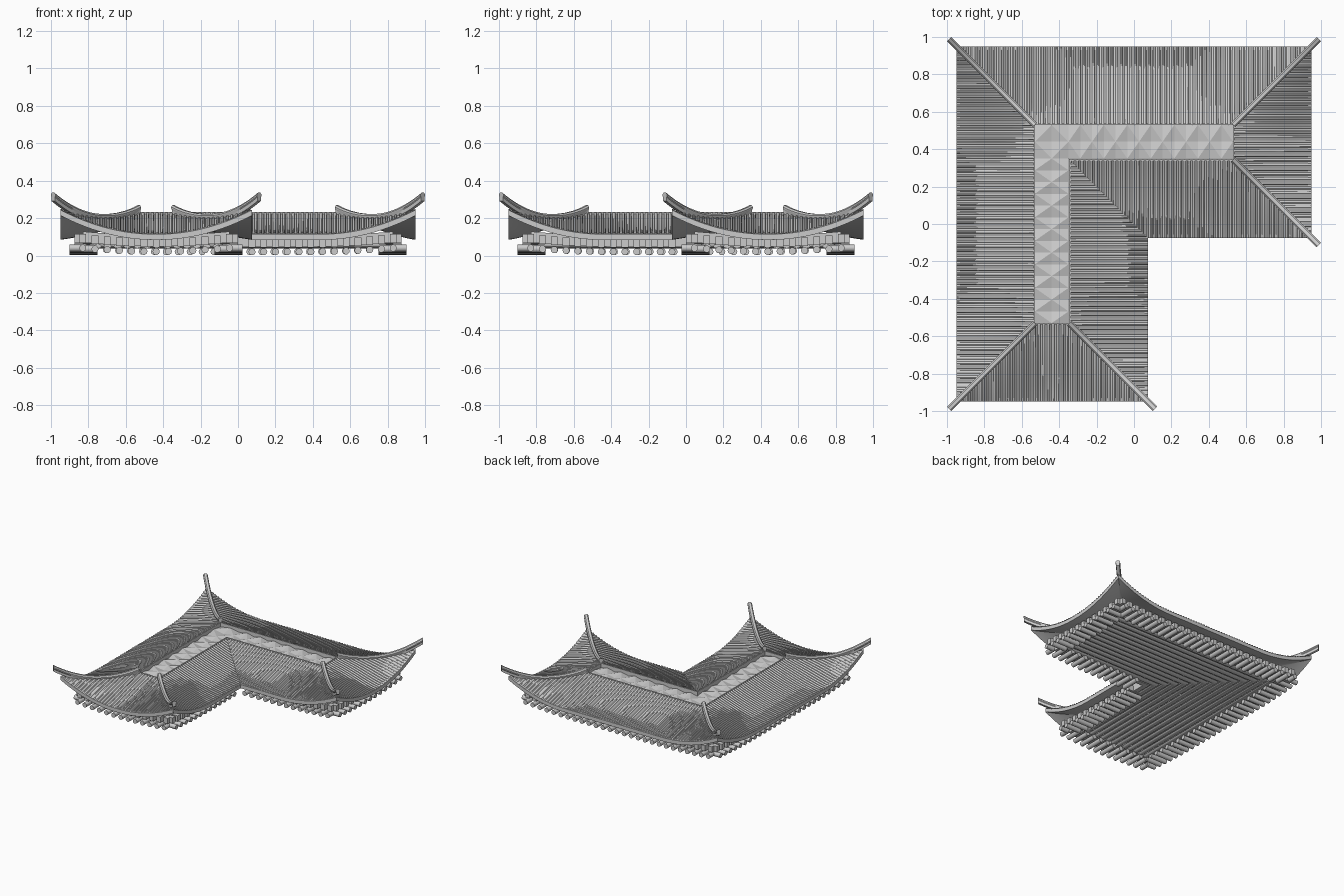
import bpy, bmesh, math
from mathutils import Vector

if "Cube" in bpy.data.objects:
    bpy.data.objects.remove(bpy.data.objects["Cube"])

EAVE = [(-.95, -.95), (.075, -.95), (.075, -.075), (.95, -.075), (.95, .95), (-.95, .95)]
CONVEX = [True, True, False, True, True, True]
RUN = .42
PITCH = .025


def make(name, verts, faces, smooth=None, fix=True):
    me = bpy.data.meshes.new(name)
    me.from_pydata([tuple(v) for v in verts], [], faces)
    bm = bmesh.new()
    bm.from_mesh(me)
    bmesh.ops.remove_doubles(bm, verts=bm.verts, dist=1e-5)
    if fix:
        bmesh.ops.recalc_face_normals(bm, faces=bm.faces)
    bm.to_mesh(me)
    bm.free()
    ob = bpy.data.objects.new(name, me)
    bpy.context.collection.objects.link(ob)
    if smooth:
        bpy.ops.object.select_all(action='DESELECT')
        ob.select_set(True)
        bpy.context.view_layer.objects.active = ob
        bpy.ops.object.shade_smooth_by_angle(angle=math.radians(smooth))
    return ob


def loft(verts, faces, rings):
    # skin a row of equal closed rings and cap both ends
    b, n = len(verts), len(rings[0])
    for r in rings:
        verts.extend(r)
    for i in range(len(rings) - 1):
        for j in range(n):
            k = (j + 1) % n
            faces.append((b + i*n + j, b + i*n + k, b + (i+1)*n + k, b + (i+1)*n + j))
    faces.append(tuple(range(b, b + n)))
    faces.append(tuple(b + (len(rings)-1)*n + j for j in range(n)))


class Side:
    # one eave, with t along it and d measured inward
    def __init__(self, i):
        self.p, q = Vector(EAVE[i]), Vector(EAVE[(i+1) % 6])
        self.L = (q - self.p).length
        self.e = (q - self.p) / self.L
        self.n = Vector((-self.e.y, self.e.x))
        self.c0, self.c1 = CONVEX[i], CONVEX[(i+1) % 6]

    def at(self, t, d, z):
        p = self.p + self.e*t + self.n*d
        return Vector((p.x, p.y, z))

    def span(self, d):
        return (d if self.c0 else -d), self.L - (d if self.c1 else -d)

    def drange(self, t):
        lo, hi = 0, RUN
        for s, c in ((t, self.c0), (self.L - t, self.c1)):
            if c:
                hi = min(hi, s)
            else:
                lo = max(lo, -s)
        return lo, max(lo, hi)

    def lift(self, t, d):
        a, b = self.span(d)
        out = 0
        for s, c in ((t - a, self.c0), (b - t, self.c1)):
            if c:
                out += max(0, 1 - max(s, 0)/.5)**2
        return .13 * min(out, 1) * max(0, 1 - d/RUN)**1.5

    def h(self, t, d):
        w = d / RUN
        return .112 + .113*(.5*w + .5*w*w) + self.lift(t, d)


SIDES = [Side(i) for i in range(6)]


def slope(name, ts, rows, bump, off, flip):
    verts, faces = [], []
    for s in SIDES:
        a = 0 if s.c0 else -RUN
        b = s.L if s.c1 else s.L + RUN
        n = round((b - a)/PITCH)
        samples = [a + (b - a)*(k + f)/n for k in range(n) for f in ts] + [b]
        base = len(verts)
        for i, t in enumerate(samples):
            lo, hi = s.drange(t)
            for j in range(rows + 1):
                d = lo + (hi - lo)*j/rows
                verts.append(s.at(t, d, s.h(t, d) + off + bump[i % len(ts)]))
        for i in range(len(samples) - 1):
            for j in range(rows):
                q = base + i*(rows + 1) + j
                f = (q, q + rows + 1, q + rows + 2, q + 1)
                faces.append(f[::-1] if flip else f)
    return make(name, verts, faces, 40, False)


# tiled slopes and the plain underside
slope("roof_tiles", (0, .38, .42, .56, .82, .96), 10, (0, 0, .005, .008, .008, .005), 0, False)
slope("roof_underside", (0,), 10, (0,), -.028, True)


def rail(name, d0, d1, z0, z1, follow):
    # box strip along every eave; follow gives the height line
    verts, faces = [], []
    for s in SIDES:
        rings = []
        for k in range(25):
            ring = []
            for d, z in ((d0, z0), (d1, z0), (d1, z1), (d0, z1)):
                a, b = s.span(d)
                t = a + (b - a)*k/24
                ring.append(s.at(t, d, z + follow(s, t, d)))
            rings.append(ring)
        loft(verts, faces, rings)
    make(name, verts, faces, 30)


rail("eave_fascia", 0, .02, -.028, .002, lambda s, t, d: s.h(t, d))
rail("eave_beam", .12, .16, .046, .105, lambda s, t, d: .3*s.lift(t, d))
rail("deck_rim", .412, RUN + .002, .18, .232, lambda s, t, d: 0)

# upturned hip ridges
verts, faces = [], []
SECTION = [(-.013, -.045), (.013, -.045), (.013, -.024), (.017, -.018), (.017, -.009),
           (.009, 0), (-.009, 0), (-.017, -.009), (-.017, -.018), (-.013, -.024)]
for s in SIDES:
    if not s.c0:
        continue
    diag = (s.e + s.n).normalized()
    across = Vector((-diag.y, diag.x, 0))
    rings = []
    for k in range(21):
        w = 1 - 1.09*k/20
        d = w*RUN
        z = s.h(d, d) + .022 + (.022 if w > .5 else .042)*(2*w - 1)**2
        rings.append([s.at(d, d, z + v) + across*u for u, v in SECTION])
    loft(verts, faces, rings)
make("hip_ridges", verts, faces, 35)

# round rafters with square flying rafters above
logs, lf, sq, sf = [], [], [], []
for s in SIDES:
    a = .12 if s.c0 else .0
    b = s.L - (.12 if s.c1 else .0)
    n = round((b - a)/.063)
    for k in range(n + 1):
        t = a + (b - a)*k/n
        room = min(t if s.c0 else 9, s.L - t if s.c1 else 9)
        end = max(.09, min(.2, room))
        up = .25*s.lift(t, .1)
        loft(logs, lf, [[s.at(t + .019*math.cos(m*math.pi/5), d,
                              .02 + up + .019*math.sin(m*math.pi/5)) for m in range(10)]
                        for d in (.05, end)])
        up *= 1.3
        loft(sq, sf, [[s.at(t + x, d, z + up) for x, z in
                       ((-.018, .042), (.018, .042), (.018, .088), (-.018, .088))]
                      for d in (.075, end)])
make("round_rafters", logs, lf, 40)
make("flying_rafters", sq, sf)

# nested L-shaped ceiling poles, mitred at the outer corner
verts, faces = [], []
N = 13
for k in range(N):
    x0 = -.75 + .053*k
    sec = [(x0 + .021*math.cos(m*math.pi/4), .05 + .012*math.sin(m*math.pi/4)) for m in range(8)]
    loft(verts, faces, [[Vector((x, -.76, z)) for x, z in sec],
                        [Vector((x, -x, z)) for x, z in sec],
                        [Vector((.76, -x, z)) for x, z in sec]])
make("ceiling_poles", verts, faces, 50)

# faceted deck: both arms share a square corner
verts, faces = [], []
M = 14
STATIONS = [-.53 + .88*i/M for i in range(M + 1)] + [.44, .53]
for arm in range(2):
    b = len(verts)
    rows = STATIONS if arm == 0 else STATIONS[:M + 1]
    for i, y in enumerate(rows):
        for j in range(3):
            x = -.53 + .09*j
            z = .203 + (.007 if (i + j) % 2 else -.007)
            verts.append(Vector((x, y, z)) if arm == 0 else Vector((-y, -x, z)))
    for i in range(len(rows) - 1):
        for j in range(2):
            q = b + i*3 + j
            if (i + j) % 2:
                tris = [(q, q + 1, q + 4), (q, q + 4, q + 3)]
            else:
                tris = [(q, q + 1, q + 3), (q + 1, q + 4, q + 3)]
            faces += tris if arm == 0 else [f[::-1] for f in tris]
make("top_deck", verts, faces, None, False)
